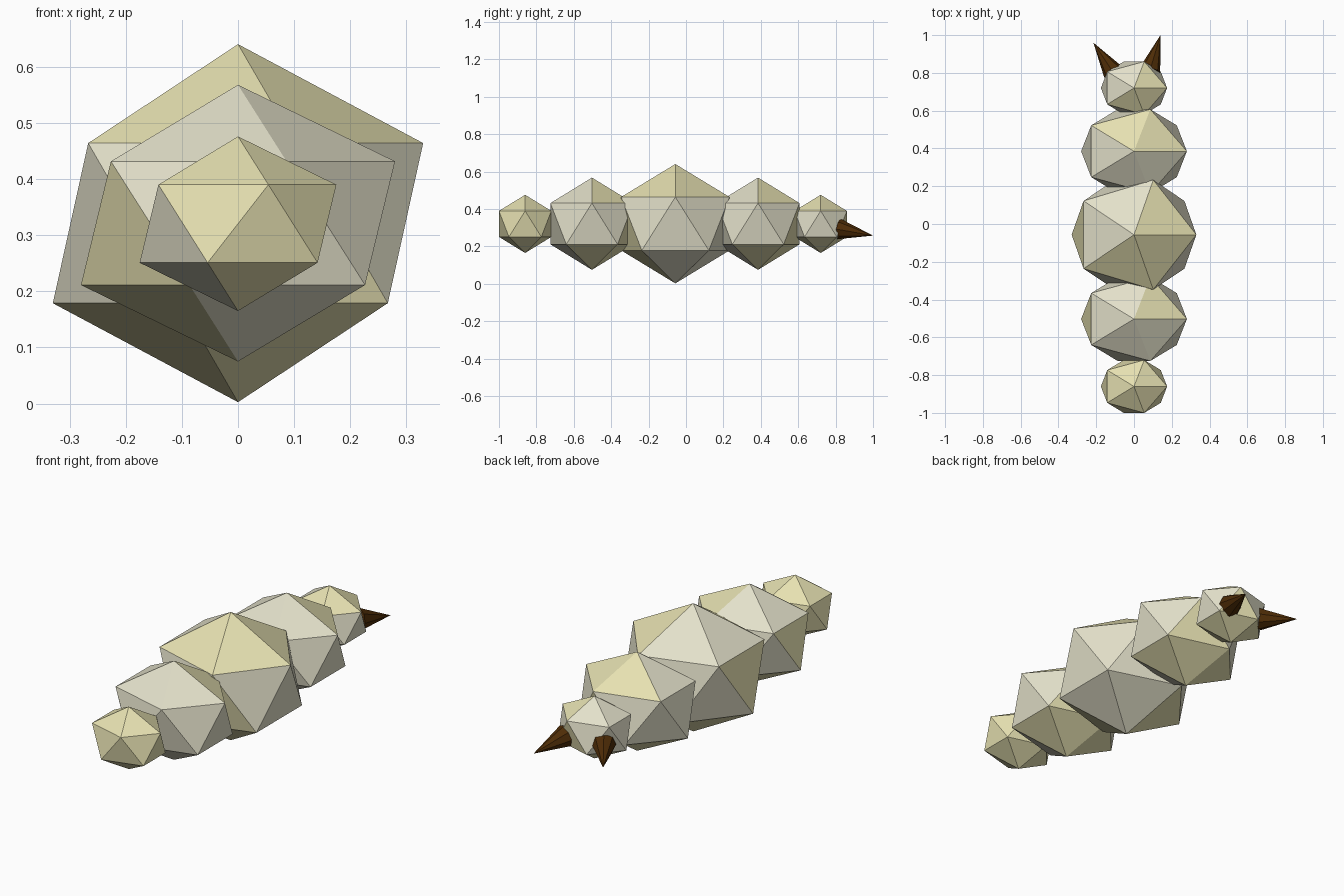
import bpy, bmesh, math
from mathutils import Vector, Matrix

if "Cube" in bpy.data.objects:
    bpy.data.objects.remove(bpy.data.objects["Cube"])


def material(name, rgb):
    m = bpy.data.materials.new(name)
    m.diffuse_color = (*rgb, 1)
    m.use_nodes = True
    m.node_tree.nodes["Principled BSDF"].inputs["Base Color"].default_value = m.diffuse_color
    return m


CREAM = material("pale_cream", (0.77, 0.75, 0.59))
YELLOW = material("pale_yellow", (0.79, 0.75, 0.44))
BROWN = material("dark_brown", (0.075, 0.025, 0.002))


def finish(bm, name, mats):
    me = bpy.data.meshes.new(name)
    bm.to_mesh(me)
    bm.free()
    for m in mats:
        me.materials.append(m)
    ob = bpy.data.objects.new(name, me)
    bpy.context.collection.objects.link(ob)
    return ob


# Body segment: squashed icosahedron; yellow faces chosen by band and compass angle
# (bands: top, upper middle, lower middle, bottom)
def segment(name, y, z, size, yellow):
    bm = bmesh.new()
    bmesh.ops.create_icosphere(bm, subdivisions=1, radius=1)
    for f in bm.faces:
        c = f.calc_center_median()
        band = 0 if c.z > 0.5 else 1 if c.z > 0 else 2 if c.z > -0.5 else 3
        angle = round(math.degrees(math.atan2(c.y, c.x))) % 360
        f.material_index = int(angle in yellow[band])
    bmesh.ops.scale(bm, vec=size, verts=bm.verts)
    bmesh.ops.translate(bm, vec=(0, y, z), verts=bm.verts)
    finish(bm, name, [CREAM, YELLOW])


UP = (36, 108, 180, 252, 324)      # angles of top and upper-middle faces
MID = (0.313, 0.261, 0.2465)
END = (0.196, 0.1646, 0.1555)

segment("tail_segment", -0.86, 0.3205, END,
        [UP, UP, (0, 72, 144, 288), (0, 72, 144, 288)])
segment("rear_segment", -0.503, 0.3215, MID,
        [(36,), (180,), (72, 216), (0, 72, 144, 216)])
segment("middle_segment", -0.057, 0.3215, (0.369, 0.341, 0.319),
        [(36, 252, 324), (180,), (288,), (144, 216, 288)])
segment("front_segment", 0.385, 0.3215, MID,
        [(36, 108), (), (72, 216), (0, 72, 144, 216)])
segment("head", 0.72, 0.3205, END,
        [(36, 324, 252), (), (72,), (0, 72, 144, 288)])


# Mandibles: tapered cones pointing forward from the head
def mandible(name, base, tip, radius):
    base, tip = Vector(base), Vector(tip)
    axis = tip - base
    bm = bmesh.new()
    rot = axis.to_track_quat('Z', 'Y').to_matrix().to_4x4()
    bmesh.ops.create_cone(bm, cap_ends=True, segments=8, radius1=radius, radius2=0,
                          depth=axis.length,
                          matrix=Matrix.Translation((base + tip) / 2) @ rot)
    bmesh.ops.remove_doubles(bm, verts=bm.verts, dist=1e-5)
    finish(bm, name, [BROWN])


mandible("right_mandible", (0.086, 0.818, 0.293), (0.14, 1.0, 0.258), 0.055)
mandible("left_mandible", (-0.112, 0.806, 0.298), (-0.215, 0.96, 0.268), 0.055)
